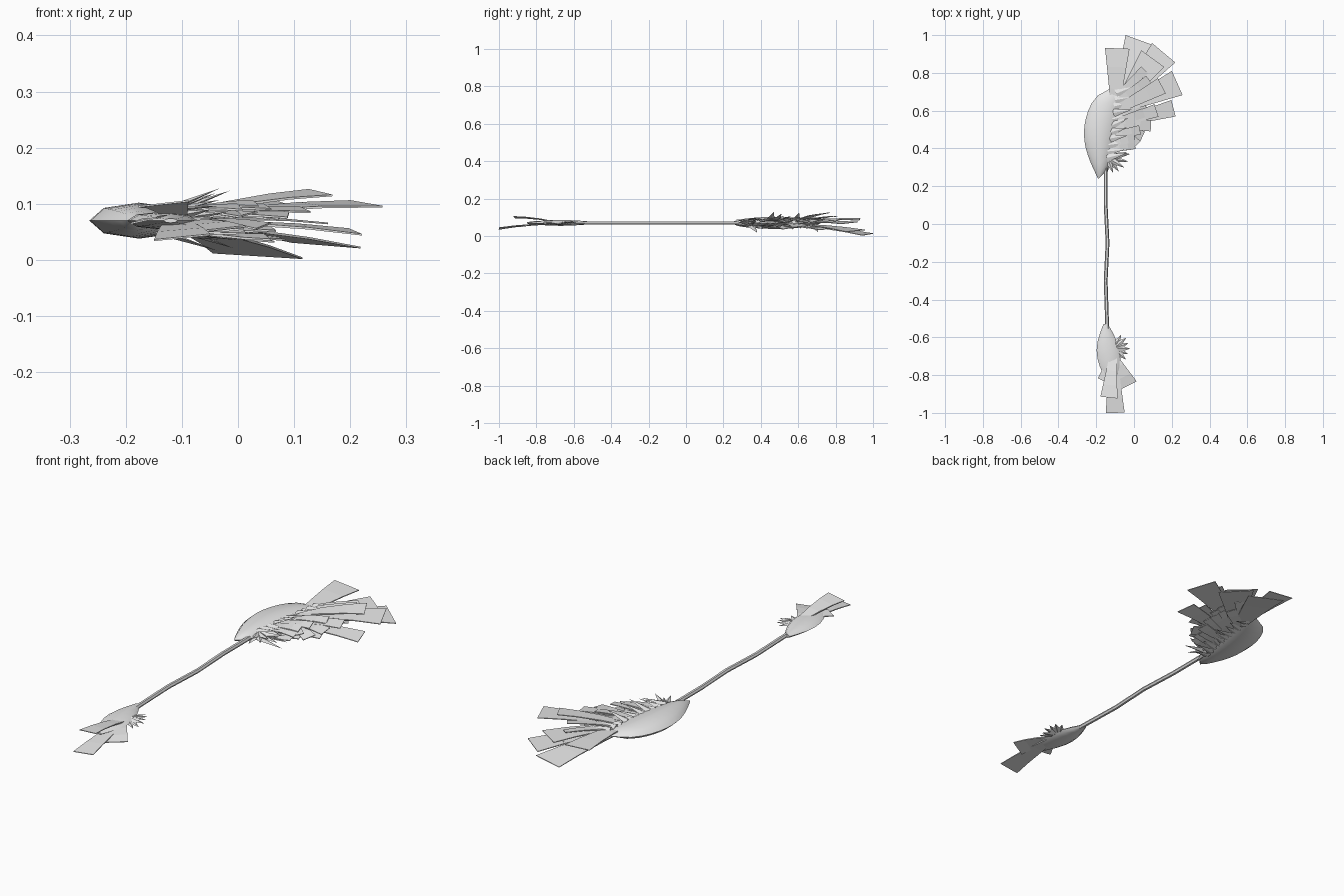
import bpy
import bmesh
import random
from math import sin, cos, pi, sqrt, radians
from mathutils import Vector

random.seed(4)
cube = bpy.data.objects.get("Cube")
if cube:
    bpy.data.objects.remove(cube, do_unlink=True)

grey = bpy.data.materials.new("light grey")
grey.use_nodes = True
grey.diffuse_color = (0.8, 0.8, 0.8, 1)
shader = grey.node_tree.nodes["Principled BSDF"]
shader.inputs["Base Color"].default_value = grey.diffuse_color

UP = Vector((0, 0, 1))
MIDDLE = 0.07  # height of the flat middle plane


def heading(degrees):
    """Horizontal unit vector at an angle from +x."""
    return Vector((cos(radians(degrees)), sin(radians(degrees)), 0))


def loft(bm, rings):
    """Skin a row of closed rings and cap both ends."""
    rows = [[bm.verts.new(point) for point in ring] for ring in rings]
    for row, following in zip(rows, rows[1:]):
        for i in range(len(row)):
            bm.faces.new((row[i - 1], row[i], following[i], following[i - 1]))
    bm.faces.new(rows[0])
    bm.faces.new(rows[-1])


def finish(bm, name, smooth=False):
    """Turn the bmesh into a named grey object."""
    bmesh.ops.recalc_face_normals(bm, faces=bm.faces)
    mesh = bpy.data.meshes.new(name)
    bm.to_mesh(mesh)
    bm.free()
    mesh.materials.append(grey)
    part = bpy.data.objects.new(name, mesh)
    bpy.context.collection.objects.link(part)
    if smooth:
        bpy.ops.object.select_all(action='DESELECT')
        part.select_set(True)
        bpy.context.view_layer.objects.active = part
        bpy.ops.object.shade_smooth_by_angle(angle=radians(40))


def lens_body(name, start, end, steps, edges, thickness):
    """Sharp-edged body whose edges and thickness follow rules along y."""
    bm = bmesh.new()
    rings = []
    for step in range(steps + 1):
        t = step / steps
        left, right = edges(t)
        ring = []
        for corner in range(8):
            turn = corner * pi / 4
            across = (1 - cos(turn)) / 2
            ring.append((left + (right - left) * across,
                         start + (end - start) * t,
                         MIDDLE + thickness(t) * sin(turn)))
        rings.append(ring)
    loft(bm, rings)
    finish(bm, name, smooth=True)


def feather(bm, root, tip, width, tilt=0.005, bow=0.006):
    """Thin bowed vane that widens from its root to a square tip."""
    along = (tip - root).normalized()
    side = along.cross(UP).normalized()
    rings = []
    for t in (0, 0.35, 0.7, 1):
        centre = root.lerp(tip, t) + UP * bow * sin(pi * t)
        half = side * (0.02 + (width / 2 - 0.02) * t) - UP * tilt * t
        skin = UP * 0.003 * (1 - t / 2)
        rings.append([centre - half + skin, centre + half + skin,
                      centre + half - skin, centre - half - skin])
    loft(bm, rings)


def fan(bm, hub_x, hub_y, feathers):
    """Feathers given as angle, reach, tip width and tip height."""
    for angle, reach, width, height in feathers:
        root = Vector((hub_x, hub_y, MIDDLE + (height - MIDDLE) / 5))
        tip = root + heading(angle) * reach
        tip.z = height
        feather(bm, root, tip, width)


def barb(bm, root, tip, width, height):
    """Pointed spike with a diamond base."""
    side = (tip - root).cross(UP).normalized() * width / 2
    rise = UP * height / 2
    base = [bm.verts.new(root + offset) for offset in (side, rise, -side, -rise)]
    point = bm.verts.new(tip)
    for i in range(4):
        bm.faces.new((base[i - 1], base[i], point))
    bm.faces.new(base)


# Slightly crooked hexagonal shaft
bm = bmesh.new()
rings = []
for y, x in ((-0.6, -0.14), (-0.3, -0.15), (-0.1, -0.14), (0.1, -0.15), (0.4, -0.15)):
    spokes = [heading(60 * i) * 0.01 for i in range(6)]
    rings.append([(x + spoke.x, y, MIDDLE + spoke.y) for spoke in spokes])
loft(bm, rings)
finish(bm, "shaft", smooth=True)


# Crescent head and small leaf-shaped tail
def head_edges(t):
    return -0.19 - 0.075 * sin(pi * t) + 0.07 * t ** 16, -0.188 + 0.14 * sqrt(t)


def tail_edges(t):
    centre, half = -0.12 - 0.03 * t, 0.012 + 0.05 * sin(pi * t)
    return centre - half, centre + half


lens_body("head_blade", 0.24, 0.72, 12, head_edges,
          lambda t: 0.002 + 0.03 * sqrt(abs(sin(pi * t))))
lens_body("tail_body", -0.85, -0.53, 7, tail_edges,
          lambda t: 0.004 + 0.005 * t + 0.009 * sin(pi * t))

# Long head feathers in two overlapping fans
bm = bmesh.new()
fan(bm, -0.1, 0.6, ((88, 0.33, 0.13, 0.09), (70, 0.395, 0.17, 0.008),
                    (54, 0.34, 0.15, 0.07), (50, 0.4, 0.16, 0.027),
                    (28, 0.28, 0.09, 0.12), (24, 0.36, 0.14, 0.1)))
fan(bm, -0.1, 0.53, ((15, 0.32, 0.09, 0.05), (18, 0.23, 0.07, 0.09),
                     (-3, 0.19, 0.06, 0.08), (-25, 0.16, 0.06, 0.06),
                     (-45, 0.16, 0.06, 0.08)))
finish(bm, "head_feathers")

# Short covering feathers above and below the long ones
bm = bmesh.new()
for layer in (-1, 1):
    for i in range(9):
        t = i / 8
        root = Vector((-0.12 + 0.03 * t, 0.4 + 0.27 * t, MIDDLE + layer * 0.015))
        reach = (0.12 + 0.09 * t) * random.uniform(0.85, 1.1)
        tip = root + heading(10 + 35 * t * t) * reach
        tip += UP * layer * random.uniform(-0.01, 0.02)
        feather(bm, root, tip, 0.05, bow=layer * 0.004)
finish(bm, "head_covert_feathers")

# Layered barbs along the inner edge of the head, then its lower end
bm = bmesh.new()
for layer in (-1, 0, 1):
    for i in range(11):
        root = Vector((-0.145 + 0.005 * i, 0.35 + 0.034 * i, MIDDLE + layer * 0.018))
        reach = random.uniform(0.085, 0.115)
        tip = root + heading(random.uniform(5, 25)) * reach
        tip += UP * layer * random.uniform(0, 0.04)
        barb(bm, root, tip, 0.045, 0.014)
for i in range(6):
    root = Vector((-0.14, 0.35, MIDDLE))
    tip = root + heading(20 * i - 90) * (0.075 + 0.01 * i)
    tip += UP * random.uniform(-0.02, 0.02)
    barb(bm, root, tip, 0.05, 0.03)
finish(bm, "head_barbs")

# Tail feathers
bm = bmesh.new()
fan(bm, -0.11, -0.7, ((-88, 0.3, 0.1, 0.04), (-96, 0.22, 0.09, 0.1),
                      (-63, 0.175, 0.1, 0.055), (-115, 0.14, 0.05, 0.07)))
finish(bm, "tail_feathers")

# Barbs on the side of the tail
bm = bmesh.new()
for i in range(6):
    root = Vector((-0.11, -0.66, MIDDLE))
    tip = root + heading(60 - 20 * i) * (0.085 + 0.005 * (i % 2))
    tip += UP * random.uniform(-0.01, 0.01)
    barb(bm, root, tip, 0.06, 0.02)
finish(bm, "tail_barbs")
